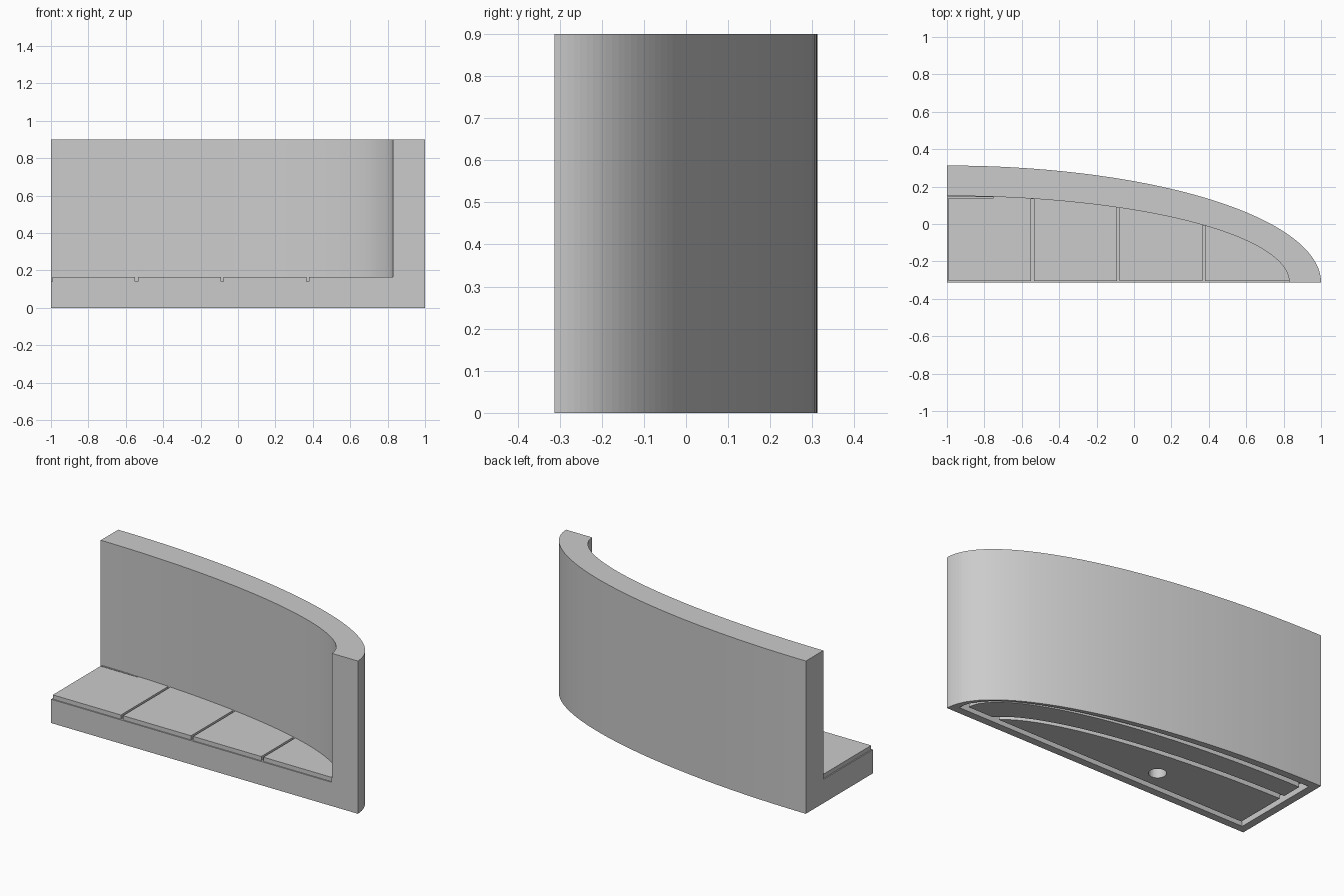
import bpy, bmesh, math

if "Cube" in bpy.data.objects:
    bpy.data.objects.remove(bpy.data.objects["Cube"], do_unlink=True)

CX, CY = -1.0, -0.3125        # corner where both straight sides meet
SEAT, GROOVE_Z, HEIGHT = 0.165, 0.14, 0.9
INNER_A, INNER_B = 1.83, 0.4625
SEGMENTS = 64

grey = bpy.data.materials.new("plain_grey")
grey.use_nodes = True
colour = (0.6, 0.6, 0.6, 1)
grey.diffuse_color = colour
grey.node_tree.nodes["Principled BSDF"].inputs["Base Color"].default_value = colour


def arc(a, b, inset=0.0, start=0.0, end=math.pi / 2):
    """Quarter ellipse around the corner, pulled in by inset."""
    pts = []
    for i in range(SEGMENTS + 1):
        t = start + (end - start) * i / SEGMENTS
        pts.append((CX + inset + (a - 2 * inset) * math.cos(t),
                    CY + inset + (b - 2 * inset) * math.sin(t)))
    return pts


def sector(a, b, inset=0.0):
    return arc(a, b, inset) + [(CX + inset, CY + inset)]


def prism(name, outline, z0, z1, inner=None, closed=True):
    """Extrude an outline, or the band between two outlines."""
    bm = bmesh.new()
    outer_v = [bm.verts.new((x, y, z0)) for x, y in outline]
    if inner:
        inner_v = [bm.verts.new((x, y, z0)) for x, y in inner]
        n = len(outline)
        for i in range(n if closed else n - 1):
            j = (i + 1) % n
            bm.faces.new((outer_v[i], outer_v[j], inner_v[j], inner_v[i]))
    else:
        bm.faces.new(outer_v)
    grown = bmesh.ops.extrude_face_region(bm, geom=bm.faces[:])["geom"]
    for v in grown:
        if isinstance(v, bmesh.types.BMVert):
            v.co.z = z1
    bmesh.ops.recalc_face_normals(bm, faces=bm.faces[:])
    mesh = bpy.data.meshes.new(name)
    bm.to_mesh(mesh)
    bm.free()
    mesh.materials.append(grey)
    obj = bpy.data.objects.new(name, mesh)
    bpy.context.collection.objects.link(obj)
    return obj


def box(name, x0, x1, y0, y1, z0, z1):
    return prism(name, [(x0, y0), (x1, y0), (x1, y1), (x0, y1)], z0, z1)


def cut(target, cutter):
    """Subtract the cutter and discard it."""
    mod = target.modifiers.new("cut", 'BOOLEAN')
    mod.operation, mod.solver, mod.object = 'DIFFERENCE', 'EXACT', cutter
    bpy.context.view_layer.objects.active = target
    bpy.ops.object.modifier_apply(modifier=mod.name)
    bpy.data.objects.remove(cutter, do_unlink=True)


# Curved backrest and seat in one body
bench = prism("curved_bench", sector(2.0, 0.625), 0, HEIGHT)

# Open space above the seat, run past the straight sides
opening = arc(INNER_A, INNER_B)
opening = ([(CX + INNER_A, CY - 0.1)] + opening
           + [(CX - 0.1, CY + INNER_B), (CX - 0.1, CY - 0.1)])
cut(bench, prism("seat_opening", opening, SEAT, HEIGHT + 0.1))

# Grooves between the seat panels, halved at the outer edges
half, pitch = 0.007, 0.4575
for i in range(4):
    x = CX + i * pitch
    reach = CY + INNER_B * math.sqrt(1 - ((x + half - CX) / INNER_A) ** 2)
    left = x - half if i else x - 0.1
    cut(bench, box("panel_groove", left, x + half, CY - 0.1, reach,
                   GROOVE_Z, SEAT + 0.05))
cut(bench, box("front_groove", CX - 0.1, CX + INNER_A - 0.001, CY - 0.1, CY + half,
               GROOVE_Z, SEAT + 0.05))
cut(bench, box("rear_groove", CX - 0.1, CX + 0.25, CY + pitch - half, CY + pitch,
               GROOVE_Z, SEAT + 0.05))

# Channels in the underside: one around the edge, one under the backrest
cut(bench, prism("edge_channel", sector(2.0, 0.625, 0.045), -0.1, 0.05,
                 inner=sector(2.0, 0.625, 0.08)))
cut(bench, prism("arc_channel", arc(1.79, 0.425, 0, 0.14, 1.535), -0.1, 0.0495,
                 inner=arc(1.755, 0.39, 0, 0.15, 1.535), closed=False))

# Round socket under the seat
socket = [(-0.267 + 0.047 * math.cos(k * math.tau / 32),
           -0.13 + 0.047 * math.sin(k * math.tau / 32)) for k in range(32)]
cut(bench, prism("socket", socket, -0.1, 0.08))
